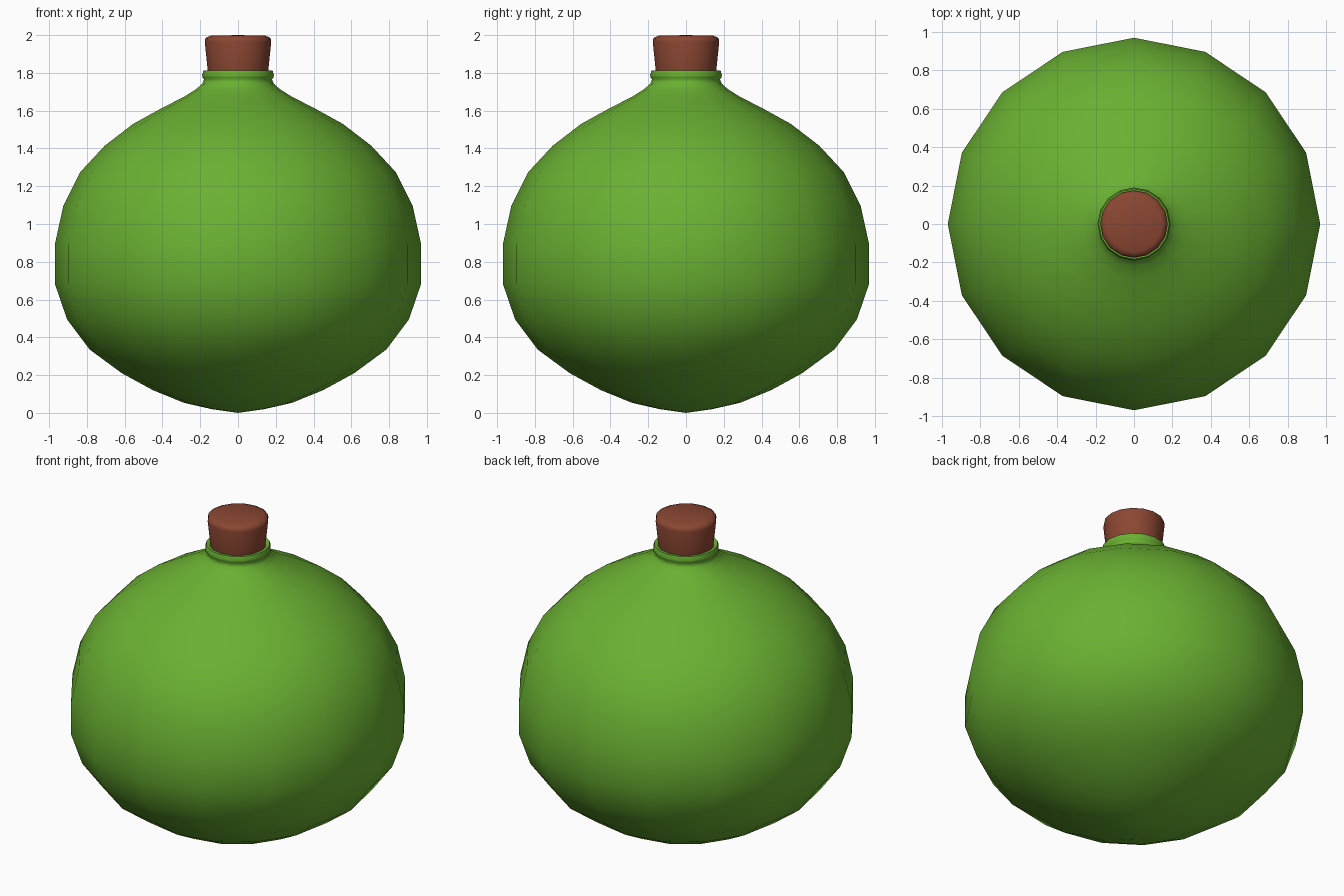
import bpy, bmesh, math

if "Cube" in bpy.data.objects:
    bpy.data.objects.remove(bpy.data.objects["Cube"])

SIDES = 16


def material(name, rgb):
    m = bpy.data.materials.new(name)
    m.diffuse_color = (*rgb, 1)
    m.use_nodes = True
    m.node_tree.nodes["Principled BSDF"].inputs["Base Color"].default_value = m.diffuse_color
    return m


def lathe(name, profile, mat, angle):
    """Spin a (radius, height) profile; ends with radius 0 close to a point."""
    bm = bmesh.new()
    rings = []
    for r, z in profile:
        if r == 0:
            rings.append([bm.verts.new((0, 0, z))] * SIDES)
        else:
            rings.append([bm.verts.new((r * math.cos(2 * math.pi * i / SIDES),
                                        r * math.sin(2 * math.pi * i / SIDES), z))
                          for i in range(SIDES)])
    for low, high in zip(rings, rings[1:]):
        for i in range(SIDES):
            j = (i + 1) % SIDES
            corners = list(dict.fromkeys((low[i], low[j], high[j], high[i])))
            bm.faces.new(corners)
    bmesh.ops.recalc_face_normals(bm, faces=bm.faces)
    mesh = bpy.data.meshes.new(name)
    bm.to_mesh(mesh)
    bm.free()
    mesh.materials.append(mat)
    obj = bpy.data.objects.new(name, mesh)
    bpy.context.collection.objects.link(obj)
    bpy.ops.object.select_all(action='DESELECT')
    obj.select_set(True)
    bpy.context.view_layer.objects.active = obj
    bpy.ops.object.shade_smooth_by_angle(angle=math.radians(angle))
    return obj


green = material("bottle green", (0.145, 0.44, 0.032))
brown = material("cork brown", (0.26, 0.062, 0.032))

# Round flask body with a flared shoulder, short neck and rolled rim
lathe("flask_body", [
    (0, 0.0), (0.14, 0.02), (0.285, 0.053), (0.45, 0.12), (0.615, 0.21),
    (0.785, 0.335), (0.905, 0.495), (0.97, 0.685), (0.97, 0.89),
    (0.925, 1.095), (0.835, 1.275), (0.705, 1.415), (0.555, 1.53),
    (0.41, 1.61), (0.28, 1.677), (0.22, 1.715), (0.188, 1.745),
    (0.18, 1.765), (0.188, 1.775), (0.19, 1.79), (0.183, 1.812),
    (0.165, 1.812), (0.155, 1.80), (0, 1.80)], green, 60)

# Tapered cork stopper with a rounded top edge
lathe("cork", [
    (0, 1.79), (0.157, 1.79), (0.16, 1.81), (0.176, 1.965),
    (0.172, 1.985), (0.145, 1.997), (0, 2.0)], brown, 60)
